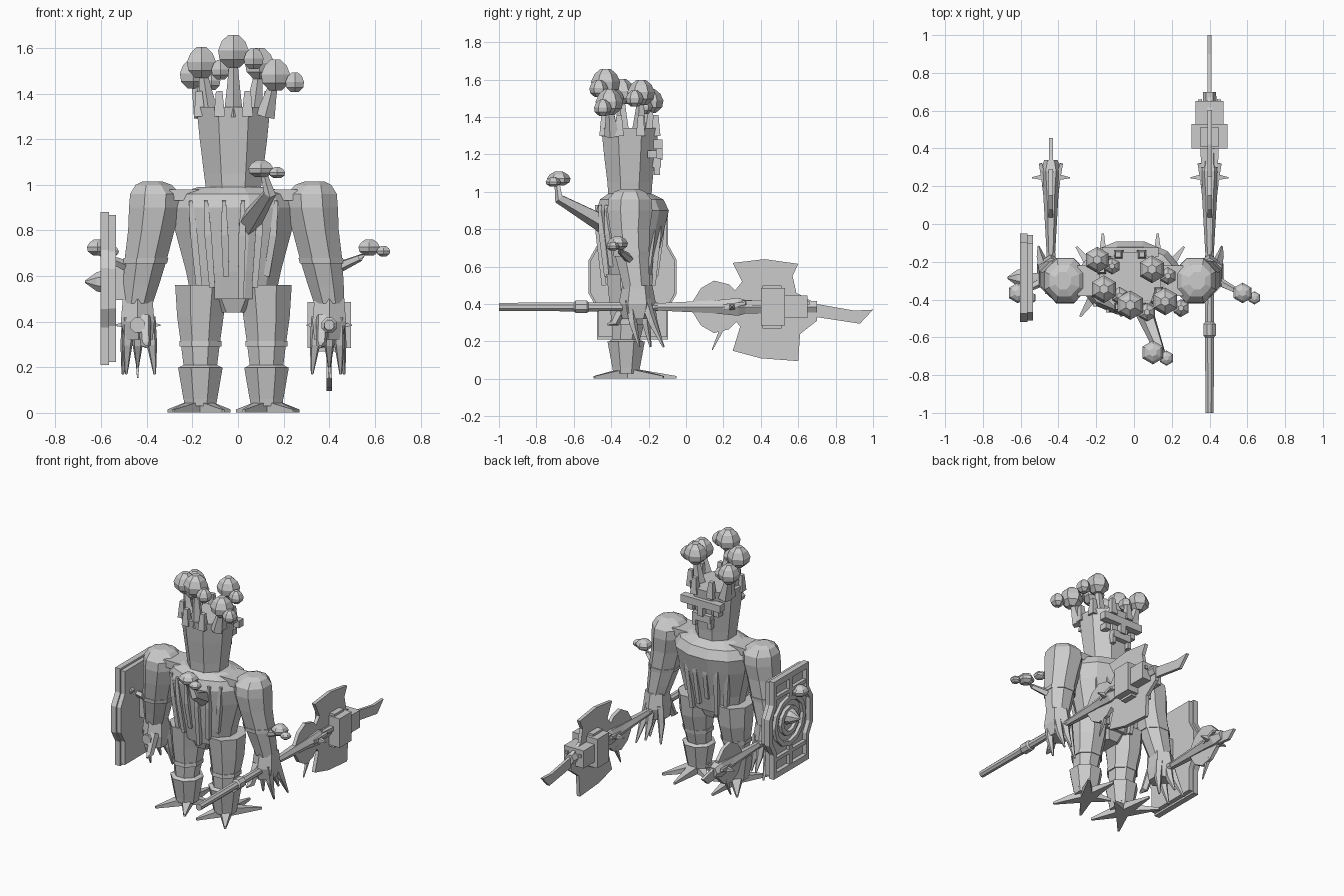
import bpy, bmesh, math
from mathutils import Vector

cube = bpy.data.objects.get("Cube")
if cube:
    bpy.data.objects.remove(cube)

mat = bpy.data.materials.new("plain_grey")
mat.use_nodes = True
GREY = (0.6, 0.6, 0.6, 1)
mat.diffuse_color = GREY
mat.node_tree.nodes["Principled BSDF"].inputs["Base Color"].default_value = GREY

CX, CY = -0.02, -0.3      # body axis
HAND_Z = 0.385


def finish(name, bm):
    bmesh.ops.recalc_face_normals(bm, faces=bm.faces[:])
    me = bpy.data.meshes.new(name)
    bm.to_mesh(me)
    bm.free()
    me.materials.append(mat)
    ob = bpy.data.objects.new(name, me)
    bpy.context.scene.collection.objects.link(ob)
    return ob


def skin(name, loops):
    """Join successive point loops and cap both ends."""
    bm = bmesh.new()
    rows = [[bm.verts.new(p) for p in loop] for loop in loops]
    n = len(rows[0])
    for a, b in zip(rows, rows[1:]):
        for i in range(n):
            j = (i + 1) % n
            bm.faces.new((a[i], a[j], b[j], b[i]))
    bm.faces.new(rows[0][::-1])
    bm.faces.new(rows[-1])
    return finish(name, bm)


def loft(name, rings, n=8):
    """Horizontal rings: x, y, z, radius x, radius y."""
    turn = math.pi / n
    return skin(name, [[(x + rx * math.cos(turn + 2 * math.pi * i / n),
                         y + ry * math.sin(turn + 2 * math.pi * i / n), z)
                        for i in range(n)] for x, y, z, rx, ry in rings])


def limb(name, points, radii, n=6):
    """Tapered tube through points."""
    pts = [Vector(p) for p in points]
    loops = []
    for k, p in enumerate(pts):
        d = (pts[min(k + 1, len(pts) - 1)] - pts[max(k - 1, 0)]).normalized()
        u = d.cross(Vector((1, 0, 0)) if abs(d.x) < 0.8 else Vector((0, 0, 1))).normalized()
        v = d.cross(u)
        loops.append([p + radii[k] * (u * math.cos(a) + v * math.sin(a))
                      for a in (2 * math.pi * (i + 0.5) / n for i in range(n))])
    return skin(name, loops)


def box(name, centre, size):
    x, y, z = centre
    a, b, c = (s / 2 for s in size)
    return skin(name, [[(x - a, y - b, z + k), (x + a, y - b, z + k),
                        (x + a, y + b, z + k), (x - a, y + b, z + k)] for k in (-c, c)])


def plate(name, outline, x0, x1):
    """Flat piece in the y-z plane."""
    return skin(name, [[(x, y, z) for y, z in outline] for x in (x0, x1)])


def mushroom(name, pos, r, flat=1.0):
    """Big and small faceted caps side by side."""
    x, y, z = pos
    for part, k, dx, dy, dz in (("big", 1, 0, 0, 0), ("small", 0.64, 1.2, -0.5, -0.45)):
        q, h = r * k, r * k * flat
        loft(f"{name}_{part}_cap",
             [(x + dx * r, y + dy * r, z + dz * r * flat + h * t, q * w, q * w)
              for t, w in ((-0.95, .45), (-0.5, .95), (0.05, 1.05), (0.6, .8), (0.98, .35))], 6)


# Torso and head
loft("torso", [(CX, CY, .50, .19, .12), (CX, CY, .62, .215, .145), (CX, CY + .01, .8, .265, .18),
               (CX, CY + .015, .9, .28, .2), (CX, CY + .01, .96, .25, .175),
               (CX, CY, .99, .16, .12)], 12)
box("shoulder_beam", (CX, CY, .955), (.56, .16, .05))
loft("pelvis", [(CX, CY, .44, .08, .08), (CX, CY, .55, .19, .12)], 8)
loft("head", [(CX, CY, .98, .13, .125), (CX, CY, 1.05, .14, .13), (CX, CY, 1.2, .16, .15),
              (CX, CY, 1.34, .175, .165)], 8)

# Hanging root strips around the torso
for i in range(20):
    a = 2 * math.pi * (i + .5) / 20
    if abs(math.cos(a)) > .85:
        continue
    low = .5 + .05 * (i % 3)
    pts = [(CX + rx * math.cos(a), CY + ry * math.sin(a), z)
           for rx, ry, z in ((.265, .18, .93), (.245, .17, .78), (.205, .14, low))]
    limb("root_strip", pts, (.012, .022, .018), 4)

# Face on the far side of the head
box("brow", (CX, CY + .15, 1.255), (.3, .05, .05))
box("mouth", (CX, CY + .14, 1.155), (.14, .05, .05))
for s in (-1, 1):
    box("tooth", (CX + s * .06, CY + .145, 1.12), (.025, .03, .06))
    box("cheek", (CX + s * .1, CY + .12, 1.2), (.04, .05, .04))
box("nose", (CX, CY + .15, 1.205), (.04, .05, .07))

# Crown prongs and mushrooms
for i, (x, y, z, r) in enumerate([(-.195, -.19, 1.485, .066), (-.16, -.345, 1.535, .07),
                                  (-.02, -.43, 1.585, .074), (.095, -.24, 1.53, .07),
                                  (.165, -.41, 1.48, .07)]):
    base = Vector((CX + (x - CX) * .75, CY + (y - CY) * .85, 1.3))
    limb("crown_stem", (base, base.lerp(Vector((x, y, z)), .45), (x, y, z)), (.045, .03, .014), 5)
    mushroom("crown", (x, y, z), r)
for i in range(8):
    a = math.pi * (2 * i + 1) / 8
    x, y = CX + .16 * math.cos(a), CY + .15 * math.sin(a)
    limb("crown_prong", ((x, y, 1.3), (x * 1.02, y, 1.41)), (.035, .02), 4)

# Body mushrooms
limb("chest_stem", ((.04, -.42, .82), (.14, -.68, .965), (.11, -.69, 1.06)), (.055, .028, .014), 5)
mushroom("chest", (.1, -.68, 1.07), .06, .65)
for s in (-1, 1):
    x = CX + s * .595
    limb("elbow_stem", ((CX + s * .44, -.29, .63), (x - s * .04, -.35, .68), (x, -.365, .71)),
         (.028, .016, .012), 5)
    mushroom("elbow", (x, -.365, .725), .052, .7)

# Arms, hands, legs and feet, mirrored about the body axis
for s in (-1, 1):
    side = "left" if s > 0 else "right"

    def X(v):
        return CX + s * v

    loft(side + "_arm", [(X(.42), -.265, .48, .072, .075), (X(.405), -.275, .56, .085, .085),
                         (X(.385), -.29, .67, .1, .1), (X(.36), -.3, .8, .11, .115),
                         (X(.345), CY, .9, .122, .13), (X(.342), CY, .96, .12, .125),
                         (X(.35), CY, 1.0, .085, .09), (X(.355), CY, 1.015, .045, .05)])
    loft(side + "_elbow_band", [(X(.387), -.29, .655, .104, .104), (X(.383), -.29, .68, .106, .106)])
    loft(side + "_palm", [(X(.415), -.265, .32, .07, .075), (X(.42), -.26, .4, .085, .1),
                          (X(.42), -.26, .5, .075, .08)], 6)
    for x0, y0, x1, y1, z1 in ((.37, -.22, .345, -.19, .17), (.42, -.2, .42, -.13, .2),
                               (.46, -.22, .485, -.12, .17), (.46, -.3, .47, -.25, .17),
                               (.39, -.32, .38, -.42, .29)):
        limb(side + "_finger", ((X(x0), y0, .42), (X((x0 + x1) / 2), (y0 + y1) / 2 - .01, .3),
                                (X(x1), y1, z1)), (.03, .024, .006), 5)
    loft(side + "_leg", [(X(.145), -.32, .03, .075, .075), (X(.145), -.32, .2, .1, .1),
                         (X(.145), -.32, .21, .08, .08), (X(.145), -.31, .3, .092, .095),
                         (X(.145), CY, .42, .11, .12), (X(.14), CY, .56, .125, .135)])
    loft(side + "_knee_band", [(X(.145), -.313, .29, .1, .1), (X(.145), -.31, .315, .1, .1)])
    loft(side + "_boot", [(X(.145), -.32, .06, .08, .08), (X(.145), -.32, .2, .106, .108)])
    for dx, dy in ((0, .26), (.14, .19), (-.13, .08), (.12, -.18), (-.1, -.18)):
        tip = Vector((X(.145 + dx), -.31 + dy, .008))
        root = Vector((X(.145), -.31, .04))
        out = (tip - root).normalized().cross(Vector((0, 0, 1))) * .04
        skin(side + "_toe", [[root + out - Vector((0, 0, .038)), root - out - Vector((0, 0, .038)),
                              root - out + Vector((0, 0, .02)), root + out + Vector((0, 0, .02))],
                             [tip + out * f + Vector((0, 0, h)) for f, h in
                              ((.15, -.007), (-.15, -.007), (-.15, .007), (.15, .007))]])


# Weapons: shared guard with small blades
def guard(x):
    for i, k in enumerate((1, -1)):
        plate("small_blade", [(y, HAND_Z + k * h) for y, h in
                              ((.03, .02), (.08, .1), (.15, .14), (.23, .12), (.29, .06), (.29, .01))],
              x - .012, x + .012)
        limb("side_spike", ((x, .25, HAND_Z), (x + k * .1, .245, HAND_Z)), (.035, .004), 4)
        limb("guard_horn", ((x + k * .03, .2, HAND_Z), (x + k * .055, .32, HAND_Z + .02)),
             (.02, .012), 4)
    limb("hook_spike", ((x, .2, HAND_Z - .1), (x, .14, HAND_Z - .23)), (.018, .004), 4)
    limb("guard_shaft", ((x, -.2, HAND_Z), (x, .15, HAND_Z), (x, .28, HAND_Z), (x, .34, HAND_Z)),
         (.02, .04, .055, .035), 6)


AX = .4
guard(AX)
limb("axe_handle", [(AX, y, HAND_Z) for y in (-1, -.6, -.59, -.53, -.52, -.15)],
     (.023, .026, .036, .036, .026, .022), 8)
limb("axe_shaft", ((AX, .2, HAND_Z), (AX, .7, HAND_Z)), (.045, .035), 6)
plate("upper_axe_blade", [(.22, .42), (.3, .52), (.25, .62), (.42, .64), (.6, .615), (.57, .55),
                          (.59, .46), (.7, .4)], AX - .012, AX + .012)
plate("lower_axe_blade", [(.22, .36), (.29, .28), (.25, .15), (.4, .11), (.6, .095), (.61, .24),
                          (.7, .31), (.7, .37)], AX - .012, AX + .012)
plate("axe_tip", [(.6, .42), (.7, .4), (.9, .365), (1, .37), (.93, .295), (.7, .33), (.6, .35)],
      AX - .01, AX + .01)
box("axe_block", (AX, .465, HAND_Z), (.19, .13, .2))
box("axe_block_front", (AX, .59, HAND_Z), (.15, .12, .12))
for k in (-1, 1):
    box("block_strap", (AX, .46, HAND_Z + k * .1), (.1, .1, .03))
    limb("axe_rib", ((AX + k * .03, .3, HAND_Z + .02), (AX + k * .05, .66, HAND_Z + .02)),
         (.02, .015), 4)

MX = -.44
guard(MX)
limb("dagger_handle", ((MX, -.37, HAND_Z), (MX, -.15, HAND_Z)), (.035, .025), 8)
plate("dagger_tip", [(.28, .43), (.36, .4), (.455, .38), (.4, .33), (.28, .34)], MX - .01, MX + .01)

# Shield: stacked plates, rim, rings and boss
SY, SZ = -.285, .545


def shield_outline(f):
    quarter = [(.19, .335), (.19, .17), (.235, .09)]
    half = quarter + [(y, -z) for y, z in quarter[::-1]]
    return [(SY + f * y, SZ + f * z) for y, z in half + [(-y, -z) for y, z in half]]


plate("shield_back", shield_outline(.96), -.575, -.535)
outer = shield_outline(1)
for i, p in enumerate(outer):
    q = outer[(i + 1) % len(outer)]
    inner = [(SY + (v[0] - SY) * .86, SZ + (v[1] - SZ) * .88) for v in (q, p)]
    plate("shield_rim", [p, q] + inner, -.603, -.565)
for r in (.17, .1):
    for i in range(12):
        a, b = (2 * math.pi * (i + k) / 12 for k in (0, 1))
        plate("shield_ring", [(SY + w * math.cos(t), SZ + w * math.sin(t))
                              for w, t in ((r, a), (r, b), (r - .03, b), (r - .03, a))], -.597, -.565)
for k in (-1, 1):
    box("shield_bar", (-.585, SY, SZ + k * .235), (.03, .03, .13))
    box("shield_cross_bar", (-.585, SY, SZ + k * .21), (.028, .33, .025))
limb("shield_boss", ((-.57, SY, SZ + .03), (-.62, SY, SZ + .03), (-.67, SY, SZ + .03)),
     (.06, .045, .006), 8)
box("shield_grip", (-.515, SY, SZ + .03), (.06, .05, .16))
